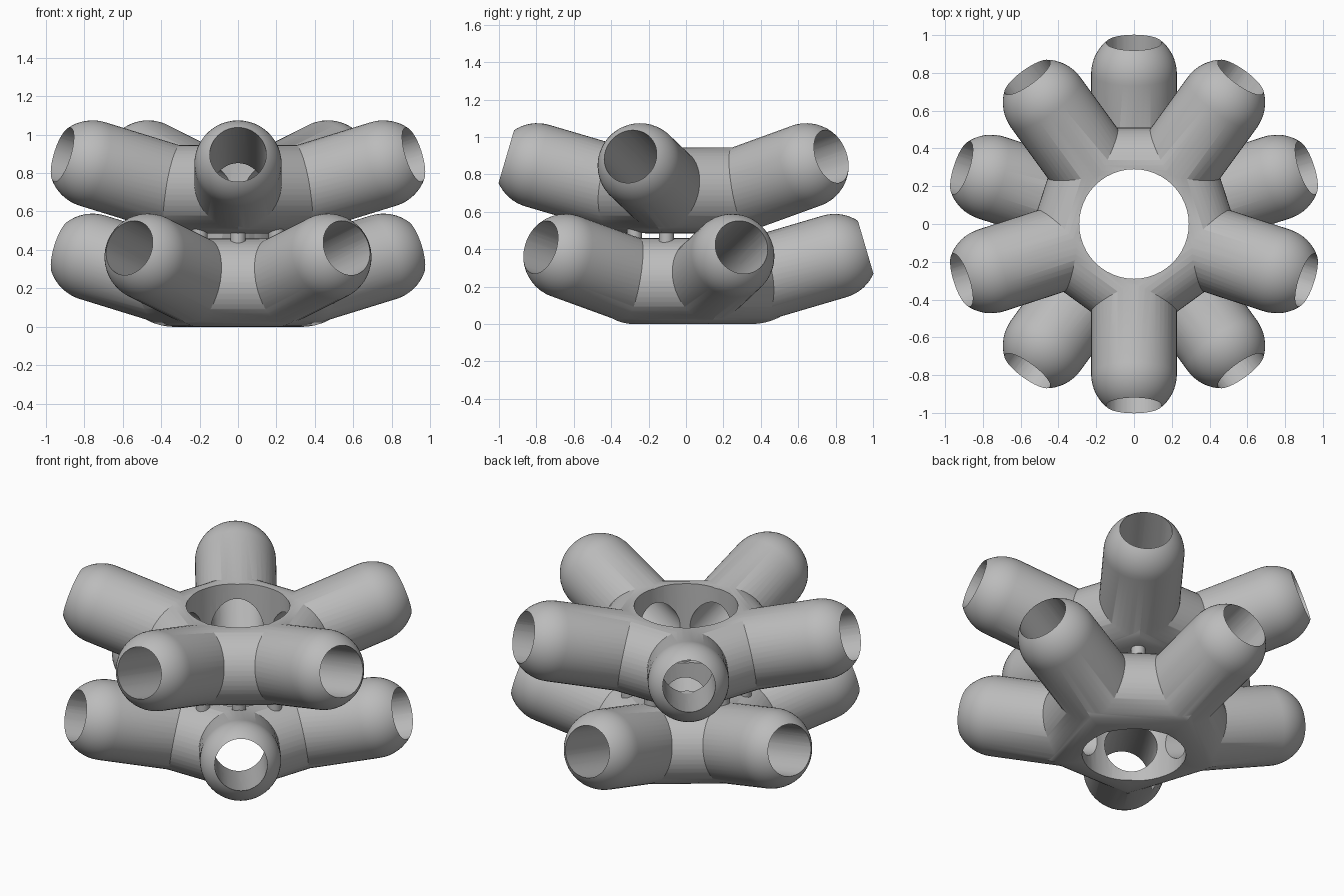
import bpy, bmesh
from math import sin, cos, tau, pi, radians, sqrt
from mathutils import Matrix, Vector

cube = bpy.data.objects.get("Cube")
if cube:
    bpy.data.objects.remove(cube)

SEG = 48
HUB_R, ARM_R, BORE_R, HOLE_R = 0.23, 0.227, 0.147, 0.29
APOTHEM = 0.28
NODE_R = APOTHEM / cos(pi / 5)
TIER_STEP = 0.485
TIP = (0.795, 0.362)          # radius and height of each rounded arm end

grey = bpy.data.materials.new("plain_grey")
grey.use_nodes = True
colour = (0.5, 0.5, 0.5, 1)
grey.diffuse_color = colour
grey.node_tree.nodes["Principled BSDF"].inputs["Base Color"].default_value = colour


def make_object(name, bm):
    bmesh.ops.recalc_face_normals(bm, faces=bm.faces)
    mesh = bpy.data.meshes.new(name)
    bm.to_mesh(mesh)
    bm.free()
    mesh.materials.append(grey)
    obj = bpy.data.objects.new(name, mesh)
    bpy.context.collection.objects.link(obj)
    return obj


def lathe(bm, profile, matrix):
    """Closed solid turned around local z from (radius, height) points."""
    rings = []
    for r, h in profile:
        rings.append([bm.verts.new(matrix @ Vector((r * cos(tau * i / SEG), r * sin(tau * i / SEG), h)))
                      for i in range(SEG)])
    for a, b in zip(rings, rings[1:]):
        for i in range(SEG):
            j = (i + 1) % SEG
            bm.faces.new((a[i], a[j], b[j], b[i]))
    bm.faces.new(rings[0][::-1])
    bm.faces.new(rings[-1])


def pentagon_ring(bm, angles, z):
    """Round pipe mitred around a pentagon."""
    rings = []
    for a in angles:
        ring = []
        for i in range(SEG):
            p = tau * i / SEG
            rad = NODE_R + HUB_R * cos(p) / cos(pi / 5)
            ring.append(bm.verts.new((rad * cos(a), rad * sin(a), z + HUB_R * sin(p))))
        rings.append(ring)
    for k in range(5):
        a, b = rings[k], rings[(k + 1) % 5]
        for i in range(SEG):
            j = (i + 1) % SEG
            bm.faces.new((a[i], a[j], b[j], b[i]))


def build_tier(name, start, base):
    angles = [radians(start) + tau * k / 5 for k in range(5)]
    body, cut = bmesh.new(), bmesh.new()
    pentagon_ring(body, angles, base + HUB_R)
    for a in angles:
        node = Vector((NODE_R * cos(a), NODE_R * sin(a), base + HUB_R))
        tip = Vector((TIP[0] * cos(a), TIP[0] * sin(a), base + TIP[1]))
        axis = tip - node
        frame = Matrix.Translation(node) @ axis.to_track_quat('Z', 'Y').to_matrix().to_4x4()
        length = axis.length
        # Arm with a domed end
        dome = [(ARM_R * cos(t), length + ARM_R * sin(t))
                for t in (pi / 2 * i / 14 for i in range(14))]
        lathe(body, [(ARM_R, 0)] + dome, frame)
        # Bore from the hub centre out through the dome
        lathe(cut, [(BORE_R, -NODE_R), (BORE_R, length + 0.4)], frame)
    # Vertical well through the hub
    lathe(cut, [(HOLE_R, base - 0.2), (HOLE_R, base + 0.8)], Matrix.Identity(4))

    tier = make_object(name, body)
    cutter = make_object(name + "_cutter", cut)
    mod = tier.modifiers.new("openings", 'BOOLEAN')
    mod.operation, mod.solver, mod.object = 'DIFFERENCE', 'EXACT', cutter
    mod.use_self = True
    bpy.context.view_layer.update()
    done = bpy.data.meshes.new_from_object(tier.evaluated_get(bpy.context.evaluated_depsgraph_get()))
    tier.modifiers.clear()
    tier.data = done
    bpy.data.objects.remove(cutter)
    return tier


parts = [build_tier("lower_tier", 90, 0), build_tier("upper_tier", -90, TIER_STEP)]

# Short posts joining the two tiers
posts = bmesh.new()
for k in range(10):
    a = radians(18) + tau * k / 10
    lathe(posts, [(0.04, 0.4), (0.04, 0.56)], Matrix.Translation((0.34 * cos(a), 0.34 * sin(a), 0)))
parts.append(make_object("joining_posts", posts))

bpy.ops.object.select_all(action='DESELECT')
for obj in parts:
    obj.select_set(True)
bpy.context.view_layer.objects.active = parts[0]
bpy.ops.object.shade_smooth_by_angle(angle=radians(30))
